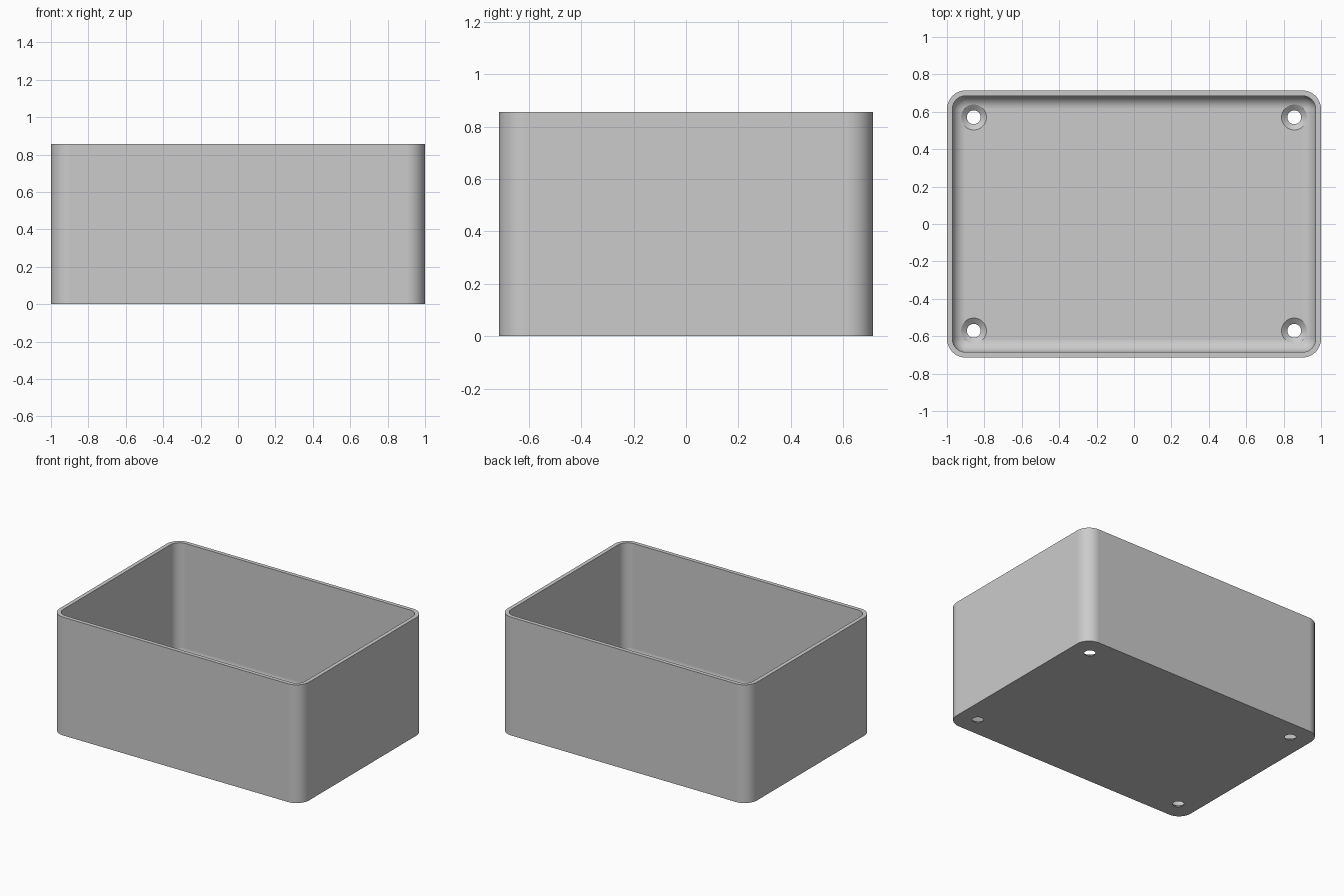
import bpy, bmesh, math

if "Cube" in bpy.data.objects:
    bpy.data.objects.remove(bpy.data.objects["Cube"])

HALF_X, HALF_Y, HEIGHT = 1.0, 0.714, 0.857
CORNER, WALL, FLOOR, FILLET = 0.1, 0.0286, 0.0286, 0.07
HOLE_X, HOLE_Y = 0.857, 0.571
ARC = 12

grey = bpy.data.materials.new("grey plastic")
grey.use_nodes = True
colour = (0.6, 0.6, 0.6, 1)
grey.diffuse_color = colour
grey.node_tree.nodes["Principled BSDF"].inputs["Base Color"].default_value = colour


def make_object(name, bm):
    bmesh.ops.recalc_face_normals(bm, faces=bm.faces[:])
    mesh = bpy.data.meshes.new(name)
    bm.to_mesh(mesh)
    bm.free()
    mesh.materials.append(grey)
    obj = bpy.data.objects.new(name, mesh)
    bpy.context.collection.objects.link(obj)
    return obj


def loft(bm, rings):
    """Bridge successive closed rings and cap both ends."""
    rings = [[bm.verts.new(p) for p in ring] for ring in rings]
    for low, high in zip(rings, rings[1:]):
        n = len(low)
        for i in range(n):
            j = (i + 1) % n
            bm.faces.new((low[i], low[j], high[j], high[i]))
    bm.faces.new(rings[0])
    bm.faces.new(rings[-1])


def rounded_rect(inset, z):
    """Rounded rectangle ring, offset inward from the outer wall."""
    r = CORNER - inset
    points = []
    for k, (sx, sy) in enumerate(((1, 1), (-1, 1), (-1, -1), (1, -1))):
        for i in range(ARC + 1):
            a = math.pi / 2 * (k + i / ARC)
            points.append((sx * (HALF_X - CORNER) + r * math.cos(a),
                           sy * (HALF_Y - CORNER) + r * math.sin(a), z))
    return points


# Open tray: outer wall, rim, inner wall and filleted floor
rings = [rounded_rect(0, 0), rounded_rect(0, HEIGHT), rounded_rect(WALL, HEIGHT)]
for i in range(ARC + 1):
    a = math.pi / 2 * i / ARC
    rings.append(rounded_rect(WALL + FILLET * (1 - math.cos(a)),
                              FLOOR + FILLET * (1 - math.sin(a))))
bm = bmesh.new()
loft(bm, rings)
box = make_object("open_box", bm)

# Countersunk screw holes in the four corners of the floor
profile = [(0.037, -0.05), (0.037, 0.004), (0.068, FLOOR), (0.068, 0.2)]
bm = bmesh.new()
for sx in (-1, 1):
    for sy in (-1, 1):
        loft(bm, [[(sx * HOLE_X + r * math.cos(math.tau * i / 40),
                    sy * HOLE_Y + r * math.sin(math.tau * i / 40), z)
                   for i in range(40)] for r, z in profile])
cutter = make_object("screw_hole_cutter", bm)
cutter.hide_render = True

cut = box.modifiers.new("screw holes", "BOOLEAN")
cut.operation = "DIFFERENCE"
cut.solver = "EXACT"
cut.object = cutter

# Apply the cut, then smooth the rounded surfaces
bpy.ops.object.select_all(action="DESELECT")
box.select_set(True)
bpy.context.view_layer.objects.active = box
bpy.ops.object.modifier_apply(modifier=cut.name)
bpy.data.objects.remove(cutter)
bpy.ops.object.shade_smooth_by_angle(angle=math.radians(25))
weighted = box.modifiers.new("flat panels", "WEIGHTED_NORMAL")
weighted.keep_sharp = True
